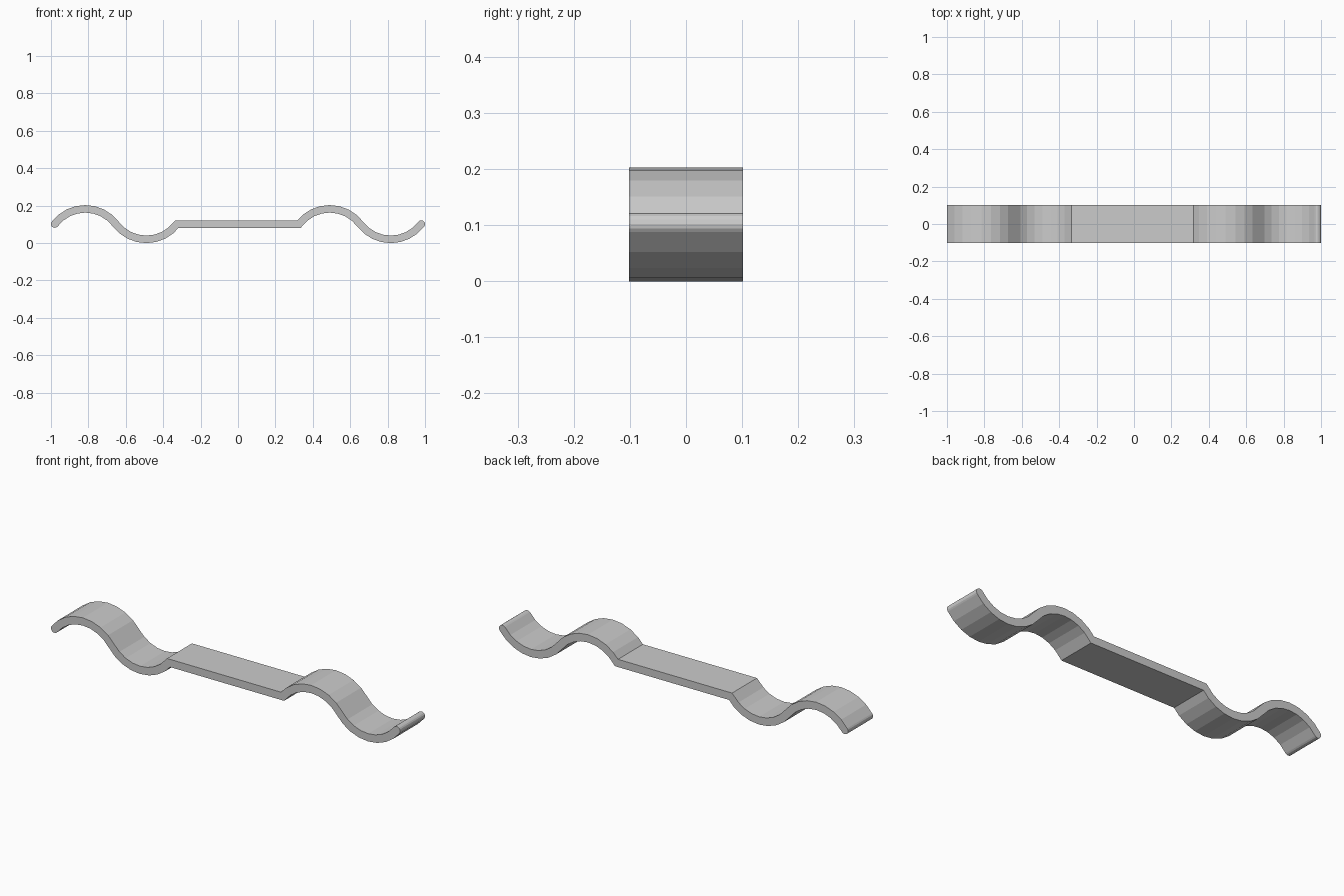
import bpy, bmesh, math
from mathutils import Vector

if "Cube" in bpy.data.objects:
    bpy.data.objects.remove(bpy.data.objects["Cube"])

HALF_T = 0.02       # half the strip thickness
HALF_W = 0.102      # half the strip width
MID = 0.1015        # height of the centre line
REACH = 0.98        # centre of the rounded tip
CHORD = REACH / 3   # span of one wave
RISE = MID - HALF_T # height of one wave
SEGS = 8

metal = bpy.data.materials.new("light_grey")
metal.use_nodes = True
grey = (0.6, 0.6, 0.6, 1)
metal.diffuse_color = grey
metal.node_tree.nodes["Principled BSDF"].inputs["Base Color"].default_value = grey


def wave(x0, up):
    """Points of one circular wave starting at x0, without its last point."""
    half = CHORD / 2
    radius = (half ** 2 + RISE ** 2) / (2 * RISE)
    limit = math.asin(half / radius)
    pts = []
    for i in range(SEGS):
        a = limit * (2 * i / SEGS - 1)
        z = radius * math.cos(a) - (radius - RISE)
        pts.append(Vector((x0 + half + radius * math.sin(a), MID + up * z)))
    return pts


def normal(a, b):
    d = (b - a).normalized()
    return Vector((-d.y, d.x))


# Centre line: two waves, flat bar, two waves
path = wave(-REACH, 1) + wave(-REACH + CHORD, -1)
path += [Vector((-CHORD, MID))]
path += wave(CHORD, 1) + wave(2 * CHORD, -1) + [Vector((REACH, MID))]

# Mitred offsets on both sides of the centre line
upper, lower = [], []
for i, p in enumerate(path):
    n1 = normal(path[max(i - 1, 0)], path[max(i, 1)])
    n2 = normal(path[min(i, len(path) - 2)], path[min(i + 1, len(path) - 1)])
    m = (n1 + n2).normalized()
    m *= HALF_T / m.dot(n1)
    upper.append(p + m)
    lower.append(p - m)


def cap(centre, start):
    """Inner points of a half-round tip, turning clockwise from start."""
    a0 = math.atan2(start.y - centre.y, start.x - centre.x)
    return [centre + HALF_T * Vector((math.cos(a0 - math.pi * i / SEGS),
                                      math.sin(a0 - math.pi * i / SEGS)))
            for i in range(1, SEGS)]


outline = upper + cap(path[-1], upper[-1]) + lower[::-1] + cap(path[0], lower[0])

# Extrude the outline across the width
bm = bmesh.new()
side = bm.faces.new([bm.verts.new((p.x, -HALF_W, p.y)) for p in outline])
result = bmesh.ops.extrude_face_region(bm, geom=[side], use_keep_orig=True)
moved = [v for v in result["geom"] if isinstance(v, bmesh.types.BMVert)]
bmesh.ops.translate(bm, verts=moved, vec=(0, 2 * HALF_W, 0))
bmesh.ops.recalc_face_normals(bm, faces=bm.faces)
mesh = bpy.data.meshes.new("wavy_strip")
bm.to_mesh(mesh)
bm.free()
mesh.materials.append(metal)
strip = bpy.data.objects.new("wavy_strip", mesh)
bpy.context.collection.objects.link(strip)
